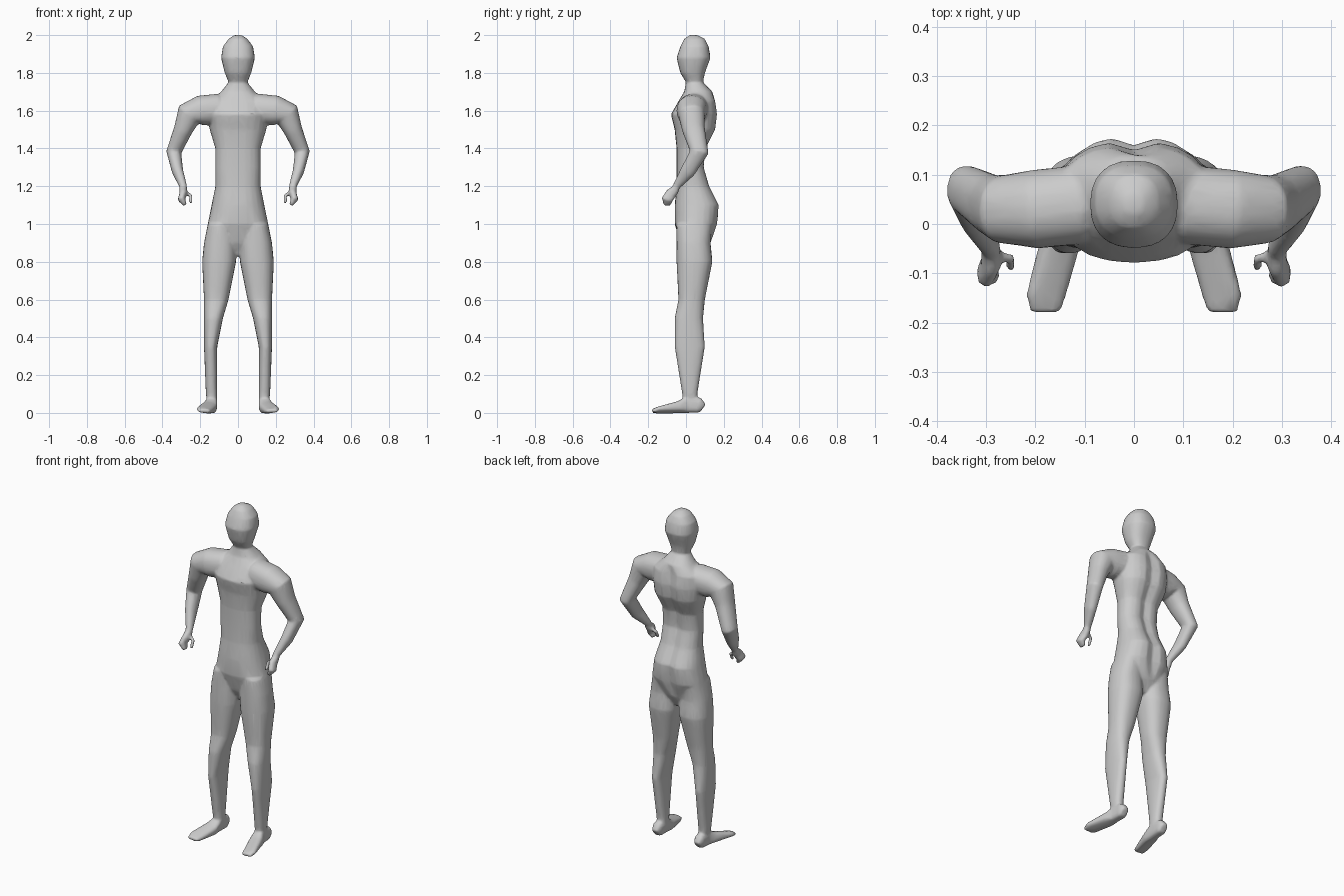
import bpy
import bmesh
import math
from mathutils import Vector

default_cube = bpy.data.objects.get("Cube")
if default_cube:
    bpy.data.objects.remove(default_cube, do_unlink=True)

# One plain grey for the whole mannequin
grey = bpy.data.materials.new("mannequin grey")
grey.use_nodes = True
colour = (0.6, 0.6, 0.6, 1)
grey.diffuse_color = colour
grey.node_tree.nodes["Principled BSDF"].inputs["Base Color"].default_value = colour

DOWN = Vector((0, 0, -1))
RING_POINTS = 24


def oval(radius_x, radius_y, power):
    """Rounded cross-section; a lower power makes it boxier."""
    points = []
    for i in range(RING_POINTS):
        angle = math.tau * i / RING_POINTS
        cosine, sine = math.cos(angle), math.sin(angle)
        x = math.copysign(abs(cosine) ** power, cosine) * radius_x
        y = math.copysign(abs(sine) ** power, sine) * radius_y
        points.append(Vector((x, y, 0)))
    return points


def skin(bm, rings):
    """Bridge a chain of rings into a closed solid."""
    loops = [[bm.verts.new(point) for point in ring] for ring in rings]
    for upper, lower in zip(loops, loops[1:]):
        for i in range(RING_POINTS):
            j = (i + 1) % RING_POINTS
            bm.faces.new((upper[i], upper[j], lower[j], lower[i]))
    bm.faces.new(loops[0])
    bm.faces.new(loops[-1])


def upright_ring(z, left, right, front, back):
    """Level ring that fills the given bounds."""
    centre = Vector(((left + right) / 2, (front + back) / 2, z))
    shape = oval((right - left) / 2, (back - front) / 2, power=0.85)
    return [centre + point for point in shape]


def carve_spine(ring):
    """Dent the back of a torso ring along the middle."""
    middle = sum(ring, Vector()) / len(ring)
    if 0.9 < middle.z < 1.7:
        for point in ring:
            if point.y > middle.y:
                point.y -= 0.02 * math.exp(-(point.x / 0.03) ** 2)
    return ring


def limb(bm, sections, side, power=0.9):
    """Solid along a path of (x, y, z, radius_a, radius_b)."""
    path = [Vector((side * x, y, z)) for x, y, z, *radii in sections]
    rings = []
    for i, (*position, radius_a, radius_b) in enumerate(sections):
        along = path[min(i + 1, len(path) - 1)] - path[max(i - 1, 0)]
        turn = DOWN.rotation_difference(along.normalized())
        shape = oval(radius_a, radius_b, power)
        rings.append([path[i] + turn @ point for point in shape])
    skin(bm, rings)


# Head, neck and torso: height, half width, front, back
trunk_sections = [
    (2, .02, .02, .06), (1.98, .05, -.01, .1), (1.94, .08, -.03, .12),
    (1.88, .09, -.05, .13), (1.8, .07, -.03, .1), (1.75, .05, 0, .09),
    (1.7, .09, -.01, .14), (1.65, .15, -.04, .16), (1.58, .16, -.08, .17),
    (1.5, .15, -.06, .16), (1.4, .12, -.05, .11), (1.3, .12, -.05, .1),
    (1.2, .12, -.05, .13), (1.1, .14, -.06, .18), (1, .16, -.06, .17),
    (.9, .11, -.03, .13), (.83, .04, .01, .09),
]

# Leg: height, inner side, outer side, front, back
leg_sections = [
    (1, .02, .16, -.05, .14), (.9, .01, .18, -.05, .13),
    (.8, .01, .19, -.05, .14), (.6, .05, .18, -.04, .1),
    (.5, .08, .18, -.06, .09), (.35, .11, .18, -.06, .1),
    (.1, .11, .17, -.02, .06), (.04, .11, .16, -.01, .06),
]

# Foot, heel to toe: centre x, y, half width, height
foot_sections = [
    (.14, .09, .02, .05), (.14, .07, .03, .08), (.14, .01, .03, .09),
    (.15, -.04, .04, .06), (.18, -.15, .04, .03), (.18, -.18, .03, .02),
]

# Arm, from inside the chest to the wrist
arm_sections = [
    (.1, .04, 1.61, .08, .08), (.2, .03, 1.6, .08, .08),
    (.26, .03, 1.58, .07, .07), (.29, .04, 1.5, .05, .06),
    (.34, .07, 1.38, .04, .05), (.32, .01, 1.28, .03, .04),
    (.29, -.05, 1.2, .02, .02), (.29, -.06, 1.18, .02, .02),
]
palm_sections = [
    (.29, -.05, 1.19, .02, .02), (.29, -.08, 1.16, .02, .03),
    (.3, -.1, 1.13, .02, .03), (.28, -.1, 1.1, .01, .02),
]
thumb_sections = [
    (.28, -.06, 1.17, .01, .01), (.25, -.07, 1.15, .01, .01),
    (.25, -.09, 1.11, .01, .01),
]

bm = bmesh.new()
skin(bm, [carve_spine(upright_ring(height, -half, half, front, back))
          for height, half, front, back in trunk_sections])
for side in (-1, 1):
    leg_rings = [upright_ring(*section) for section in leg_sections]
    for ring in leg_rings:
        for point in ring:
            point.x *= side
    skin(bm, leg_rings)
    foot_path = [(x, y, height / 2, half, height / 2)
                 for x, y, half, height in foot_sections]
    limb(bm, foot_path, side, power=0.65)
    for sections in (arm_sections, palm_sections, thumb_sections):
        limb(bm, sections, side)
bmesh.ops.recalc_face_normals(bm, faces=bm.faces)

mesh = bpy.data.meshes.new("mannequin_body")
bm.to_mesh(mesh)
bm.free()
mesh.materials.append(grey)
body = bpy.data.objects.new("mannequin_body", mesh)
bpy.context.collection.objects.link(body)

# Fuse the parts into one skin, soften the joins, then thin the mesh
fuse = body.modifiers.new("fuse", "REMESH")
fuse.mode = "VOXEL"
fuse.voxel_size = 0.007
fuse.use_smooth_shade = True
soften = body.modifiers.new("soften", "SMOOTH")
soften.factor = 0.5
soften.iterations = 6
thin = body.modifiers.new("thin", "DECIMATE")
thin.ratio = 0.15
